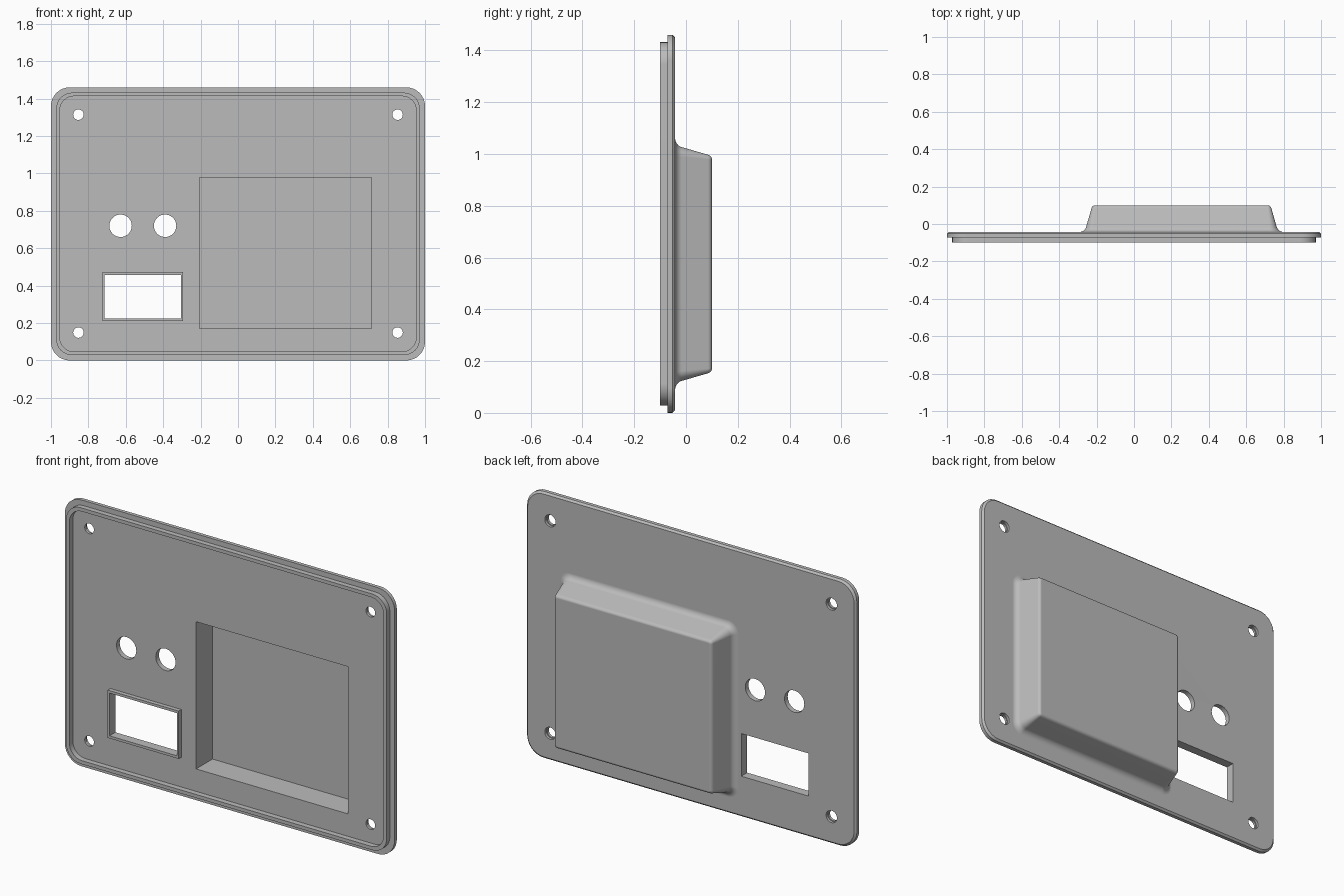
import bpy
import bmesh
from math import sin, cos, radians, pi

cube = bpy.data.objects.get("Cube")
if cube:
    bpy.data.objects.remove(cube, do_unlink=True)

grey = bpy.data.materials.new("plain_grey")
grey.use_nodes = True
colour = (0.5, 0.5, 0.5, 1)
grey.diffuse_color = colour
grey.node_tree.nodes["Principled BSDF"].inputs["Base Color"].default_value = colour


def rounded_rect(x0, x1, z0, z1, r, steps=8):
    """Outline points of a rectangle with rounded corners."""
    corners = [(x1 - r, z1 - r), (x0 + r, z1 - r), (x0 + r, z0 + r), (x1 - r, z0 + r)]
    pts = []
    for i, (cx, cz) in enumerate(corners):
        for k in range(steps + 1):
            a = (i + k / steps) * pi / 2
            pts.append((cx + r * cos(a), cz + r * sin(a)))
    return pts


def circle(x, z, r, n=40):
    return [(x + r * cos(2 * pi * i / n), z + r * sin(2 * pi * i / n)) for i in range(n)]


def rect(x0, x1, z0, z1):
    return [(x0, z0), (x1, z0), (x1, z1), (x0, z1)]


def loft(name, rings):
    """Closed solid through (outline, y) rings with equal point counts."""
    bm = bmesh.new()
    loops = [[bm.verts.new((x, y, z)) for x, z in pts] for pts, y in rings]
    n = len(loops[0])
    for a, b in zip(loops, loops[1:]):
        for i in range(n):
            j = (i + 1) % n
            bm.faces.new((a[i], a[j], b[j], b[i]))
    bm.faces.new(loops[0])
    bm.faces.new(loops[-1])
    bmesh.ops.recalc_face_normals(bm, faces=bm.faces)
    mesh = bpy.data.meshes.new(name)
    bm.to_mesh(mesh)
    bm.free()
    mesh.materials.append(grey)
    ob = bpy.data.objects.new(name, mesh)
    bpy.context.collection.objects.link(ob)
    return ob


def prism(name, pts, y0, y1):
    return loft(name, [(pts, y0), (pts, y1)])


def combine(target, other, operation):
    bpy.context.view_layer.objects.active = target
    mod = target.modifiers.new(operation, 'BOOLEAN')
    mod.operation = operation
    mod.solver = 'EXACT'
    mod.object = other
    bpy.ops.object.modifier_apply(modifier=mod.name)
    bpy.data.objects.remove(other, do_unlink=True)


HEIGHT, FLOOR, BACK = 1.46, -0.07, -0.042


def panel_ring(inset, y):
    return rounded_rect(-1 + inset, 1 - inset, inset, HEIGHT - inset, 0.1 - 0.5 * inset), y


# Plate with a locating lip on the front and a chamfered back edge
panel = loft("cover_panel", [
    panel_ring(0.047, FLOOR), panel_ring(0.047, -0.1), panel_ring(0.028, -0.1),
    panel_ring(0.028, -0.072), panel_ring(0, -0.072), panel_ring(0, -0.052),
    panel_ring(0.01, BACK)])

# Raised housing on the back: rounded top edge, sloped walls, flared foot
profile = [(0, 0.1), (0.007, 0.098), (0.013, 0.093), (0.017, 0.085)]
flare = 0.035
for deg in (72, 60, 48, 36, 24, 12, 0):
    a = radians(deg)
    profile.append((0.08 - flare * sin(a), BACK + flare * (1 - cos(a))))
profile.append((0.08, -0.058))
housing = loft("housing", [
    (rounded_rect(-0.21 - d, 0.717 + d, 0.17 - d, 0.98 + d, 0.006 + 0.7 * d), y)
    for d, y in profile])
combine(panel, housing, 'UNION')

# Raised frame around the window
frame = prism("window_frame", rect(-0.725, -0.295, 0.21, 0.472), -0.093, -0.055)
combine(panel, frame, 'UNION')

# Openings: housing pocket, window, two round holes, four counterbored screw holes
cuts = [
    (rect(-0.205, 0.715, 0.17, 0.977), -0.2, 0.072),
    (rect(-0.714, -0.306, 0.224, 0.458), -0.2, 0.2),
    (circle(-0.628, 0.72, 0.06), -0.2, 0.2),
    (circle(-0.39, 0.72, 0.06), -0.2, 0.2),
]
for x in (-0.853, 0.853):
    for z in (0.149, 1.314):
        cuts.append((circle(x, z, 0.028), -0.2, 0.2))
        cuts.append((circle(x, z, 0.033), -0.056, 0.2))
for pts, y0, y1 in cuts:
    combine(panel, prism("cutter", pts, y0, y1), 'DIFFERENCE')

# Smooth shading on the curves, flat on the broad faces
bpy.ops.object.select_all(action='DESELECT')
panel.select_set(True)
bpy.context.view_layer.objects.active = panel
bpy.ops.object.shade_smooth_by_angle(angle=radians(28))
weighted = panel.modifiers.new("weighted_normals", 'WEIGHTED_NORMAL')
weighted.keep_sharp = True
